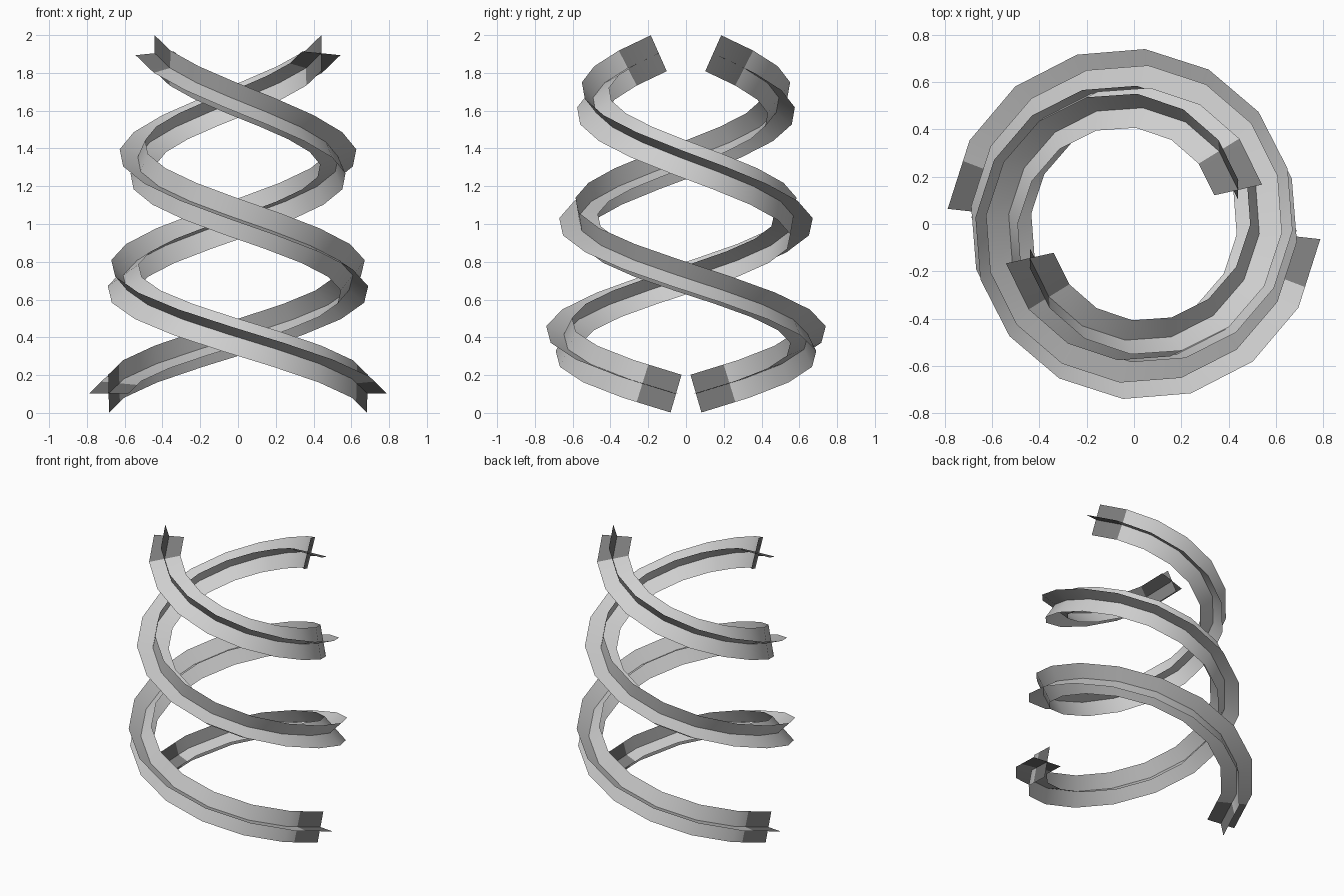
import bpy
import bmesh
import math
from mathutils import Vector

cube = bpy.data.objects.get("Cube")
if cube:
    bpy.data.objects.remove(cube, do_unlink=True)

SEGMENTS = 23                      # sixteen segments per turn
STEP = math.radians(22.5)
START = math.radians(-4.4)
R_START, R_END = 0.687, 0.464
Z_START, Z_END = 0.102, 1.904
HALF = 0.104                       # half the width of each ribbon


def make_material(name, value):
    mat = bpy.data.materials.new(name)
    mat.use_nodes = True
    color = (value, value, value, 1.0)
    mat.diffuse_color = color
    bsdf = mat.node_tree.nodes["Principled BSDF"]
    bsdf.inputs["Base Color"].default_value = color
    bsdf.inputs["Roughness"].default_value = 0.7
    return mat


light_grey = make_material("light_grey", 0.62)
dark_grey = make_material("dark_grey", 0.2)


def helix_frames(turn):
    """Points with twist-free outward and upward directions along the strand."""
    d_radius = (R_END - R_START) / (SEGMENTS * STEP)
    d_height = (Z_END - Z_START) / (SEGMENTS * STEP)
    frames, outward, previous = [], None, None
    for i in range(SEGMENTS + 1):
        a = i * STEP
        angle = START + turn - a
        radius = R_START + d_radius * a
        radial = Vector((math.cos(angle), math.sin(angle), 0))
        forward = Vector((math.sin(angle), -math.cos(angle), 0))
        point = radial * radius + Vector((0, 0, Z_START + d_height * a))
        tangent = (forward * radius + radial * d_radius + Vector((0, 0, d_height))).normalized()
        if previous is None:
            outward = radial
        else:
            outward = previous.rotation_difference(tangent) @ outward
        outward = (outward - tangent * outward.dot(tangent)).normalized()
        frames.append((point, outward, tangent.cross(outward)))
        previous = tangent
    return frames


def make_ribbon(name, frames, axis):
    """Flat ribbon along the strand, with a dark tip at either end."""
    rows = [(f[0] - f[axis] * HALF, f[0] + f[axis] * HALF) for f in frames]
    # the lower tip stops part of the way along its first segment
    rows.insert(1, tuple(p.lerp(q, 0.7) for p, q in zip(rows[0], rows[1])))
    bm = bmesh.new()
    verts = [[bm.verts.new(p) for p in row] for row in rows]
    last = len(rows) - 2
    for i in range(last + 1):
        (a, b), (c, d) = verts[i], verts[i + 1]
        face = bm.faces.new((a, b, d, c))
        face.smooth = True
        face.material_index = 1 if i in (0, last) else 0
    mesh = bpy.data.meshes.new(name)
    bm.to_mesh(mesh)
    bm.free()
    mesh.materials.append(light_grey)
    mesh.materials.append(dark_grey)
    obj = bpy.data.objects.new(name, mesh)
    bpy.context.collection.objects.link(obj)


# two opposite strands, each made of two crossing ribbons
for strand, turn in (("left", 0.0), ("right", math.pi)):
    strand_frames = helix_frames(turn)
    make_ribbon(strand + "_strand_flat_ribbon", strand_frames, 1)
    make_ribbon(strand + "_strand_upright_ribbon", strand_frames, 2)
